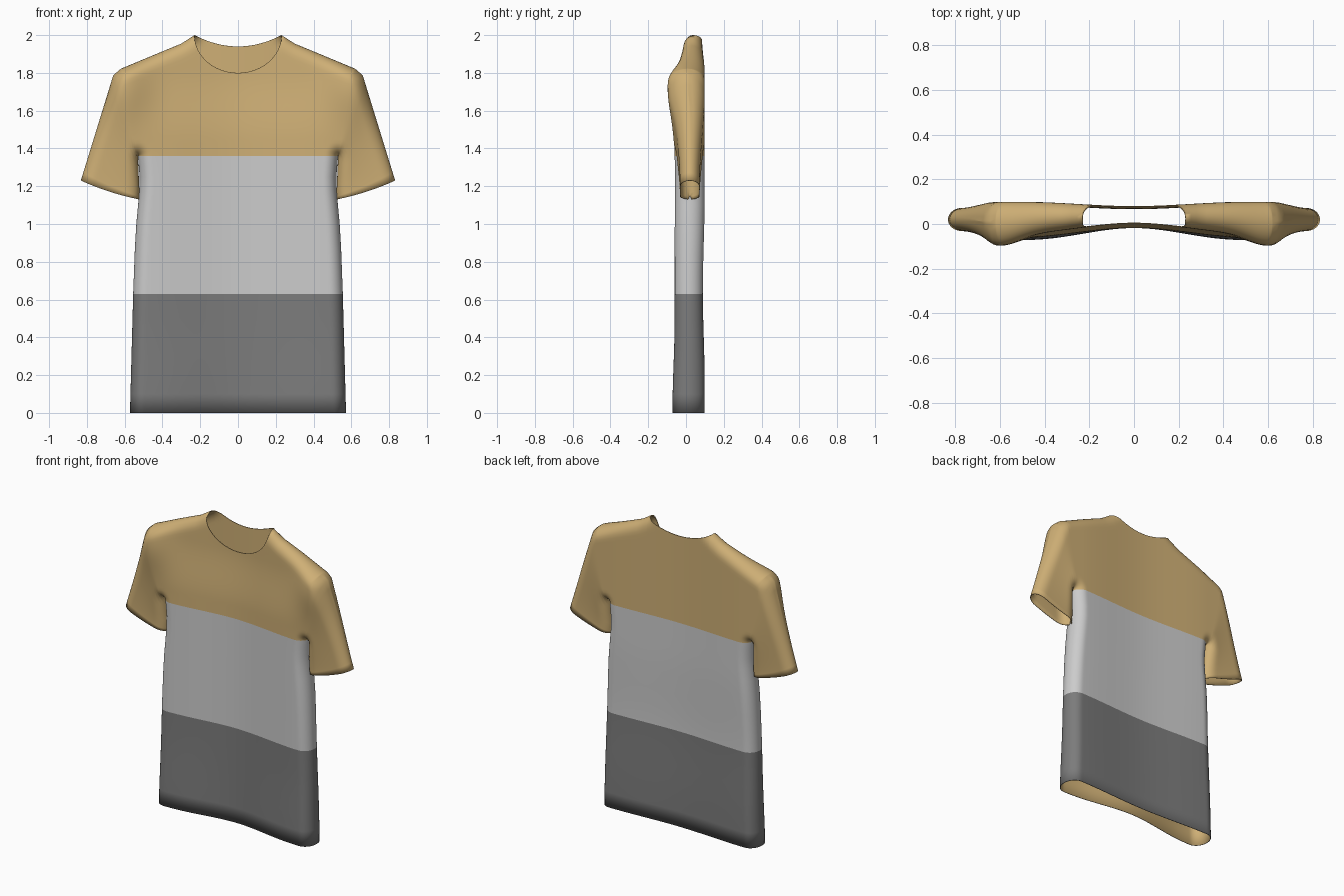
import bpy, bmesh, math
from mathutils import Vector

if "Cube" in bpy.data.objects:
    bpy.data.objects.remove(bpy.data.objects["Cube"])

# Silhouette of one half (x, z): side seam, underarm, shoulder seam, outer sleeve
SIDE = [(.572, 0), (.555, .63), (.543, .95), (.518, 1.22), (.53, 1.36)]
UNDERARM = [(.53, 1.36), (.52, 1.13)]
SHOULDER = [(.23, 2.0), (.30, 1.955), (.45, 1.893), (.62, 1.822)]
OUTER = [(.62, 1.822), (.66, 1.785), (.832, 1.23)]
COLS, NECK = 80, .3
UN = math.sin(NECK * math.pi / 2)
ROWS = [0, .1, .2, .3, .4, .5, .63, .75, .87, 1.0, 1.1, 1.18, 1.25, 1.31, 1.36]
ROUND = .07


def smooth(v):
    v = max(0, min(1, v))
    return v * v * (3 - 2 * v)


def interp(v, pts):
    for (a, fa), (b, fb) in zip(pts, pts[1:]):
        if v <= b:
            return fa + (fb - fa) * (v - a) / (b - a)
    return pts[-1][1]


def seam_distance(x, z):
    p, best = Vector((x, z)), 9
    for line in (SIDE, UNDERARM, SHOULDER, OUTER):
        for a, b in zip(line, line[1:]):
            a, b = Vector(a), Vector(b)
            t = max(0, min(1, (p - a).dot(b - a) / (b - a).length_squared))
            best = min(best, (p - a.lerp(b, t)).length)
    return best


def depth(x, z, side, on_seam, cuff=0):
    """Cloth y: front/back sheets that round together at the seams."""
    ax = abs(x)
    yf = -.018 - .042 * smooth(ax / .5) + .02 * smooth((z - 1.45) / .35)
    yf -= .012 * smooth(1 - z / .5) * smooth(ax / .4)
    yf -= .055 * math.exp(-((ax - .6) / .13) ** 2 - ((z - 1.74) / .2) ** 2)
    yb = .08 + .019 * smooth(ax / .5) - .01 * smooth(1 - abs(z - .65) / .5)
    yf += (-.032 - yf) * cuff
    yb += (.072 - yb) * cuff
    q = 0 if on_seam else min(1, seam_distance(ax, z) / ROUND)
    k = math.sqrt(1 - (1 - q) ** 2)
    return (yf + yb) / 2 + side * k * (yb - yf) / 2


def add_grid(bm, rows, flip, mat):
    vs = [[bm.verts.new(p) for p in row] for row in rows]
    for j in range(len(vs) - 1):
        for i in range(len(vs[0]) - 1):
            q = [vs[j][i], vs[j][i + 1], vs[j + 1][i + 1], vs[j + 1][i]]
            f = bm.faces.new(q[::-1] if flip else q)
            f.material_index = mat(j)
            f.smooth = True


def top_edge(s, side):
    """Neckline in the middle, shoulder seam outside it."""
    sg, u = math.copysign(1, s), math.sin(abs(s) * math.pi / 2)
    if abs(s) < NECK - 1e-6:
        q = abs(s) / NECK * math.pi / 2
        z = 2 - .2 * math.cos(q) if side < 0 else 1.94 + .06 * math.sin(q) ** 2
        return sg * .23 * math.sin(q), z
    x = .23 + .39 * (u - UN) / (1 - UN)
    return sg * x, interp(x, SHOULDER)


def ease(k, n):
    return (1 - math.cos(math.pi * k / n)) / 2


bm = bmesh.new()
S = [2 * i / COLS - 1 for i in range(COLS + 1)]
TN = 28
for side in (-1, 1):
    # Torso below the armpits
    rows = []
    for z in ROWS:
        w = interp(z, [(b, a) for a, b in SIDE])
        row = []
        for s in S:
            x = w * math.sin(s * math.pi / 2)
            row.append((x, depth(x, z, side, abs(s) == 1), z))
        rows.append(row)
    add_grid(bm, rows, side > 0, lambda j: 2 if ROWS[j] < .62 else 1)

    # Chest and shoulders
    rows = []
    for k in range(TN + 1):
        t, row = ease(k, TN), []
        for s in S:
            tx, tz = top_edge(s, side)
            bx = .53 * math.sin(s * math.pi / 2)
            x, z = bx + (tx - bx) * t, 1.36 + (tz - 1.36) * t
            seam = (k == TN and abs(s) > NECK - 1e-6) or (k == 0 and abs(s) == 1)
            row.append((x, depth(x, z, side, seam), z))
        rows.append(row)
    add_grid(bm, rows, side > 0, lambda j: 0)

    # Sleeves, from armhole to cuff
    for m in (-1, 1):
        rows = []
        for k in range(TN + 1):
            t, row = ease(k, TN), []
            for r in (0, .04, .08, .16, .25, .36, .48, .6, .72, .84, .93, 1):
                bump = min(r / .08, 1) * (1 - r) * t
                ax, az = .53 + .09 * t, 1.36 + .462 * t
                hx, hz = .52 + .312 * t, 1.13 + .1 * t - .04 * t * (1 - t)
                x = ax + (hx - ax) * r + .026 * bump
                z = az + (hz - az) * r + .012 * bump
                y = depth(x, z, side, k in (0, TN), smooth(r))
                row.append((m * x, y, z))
            rows.append(row)
        add_grid(bm, rows, (side > 0) != (m < 0), lambda j: 0)

bmesh.ops.remove_doubles(bm, verts=bm.verts, dist=1e-4)
mesh = bpy.data.meshes.new("shirt")
bm.to_mesh(mesh)
bm.free()
shirt = bpy.data.objects.new("shirt", mesh)
bpy.context.collection.objects.link(shirt)

# Outer stripes, then ochre lining in the offset slots
mats = []
for name, col in (("ochre", (.62, .43, .18)), ("light_grey", (.8, .8, .8)), ("charcoal", (.2, .2, .2))):
    mat = bpy.data.materials.new(name)
    mat.diffuse_color = (*col, 1)
    mat.use_nodes = True
    mat.node_tree.nodes["Principled BSDF"].inputs["Base Color"].default_value = mat.diffuse_color
    mats.append(mat)
for mat in mats + [mats[0]] * 3:
    mesh.materials.append(mat)

# Cloth thickness
sol = shirt.modifiers.new("cloth", 'SOLIDIFY')
sol.thickness = .004
sol.offset = -1
sol.material_offset = 3
